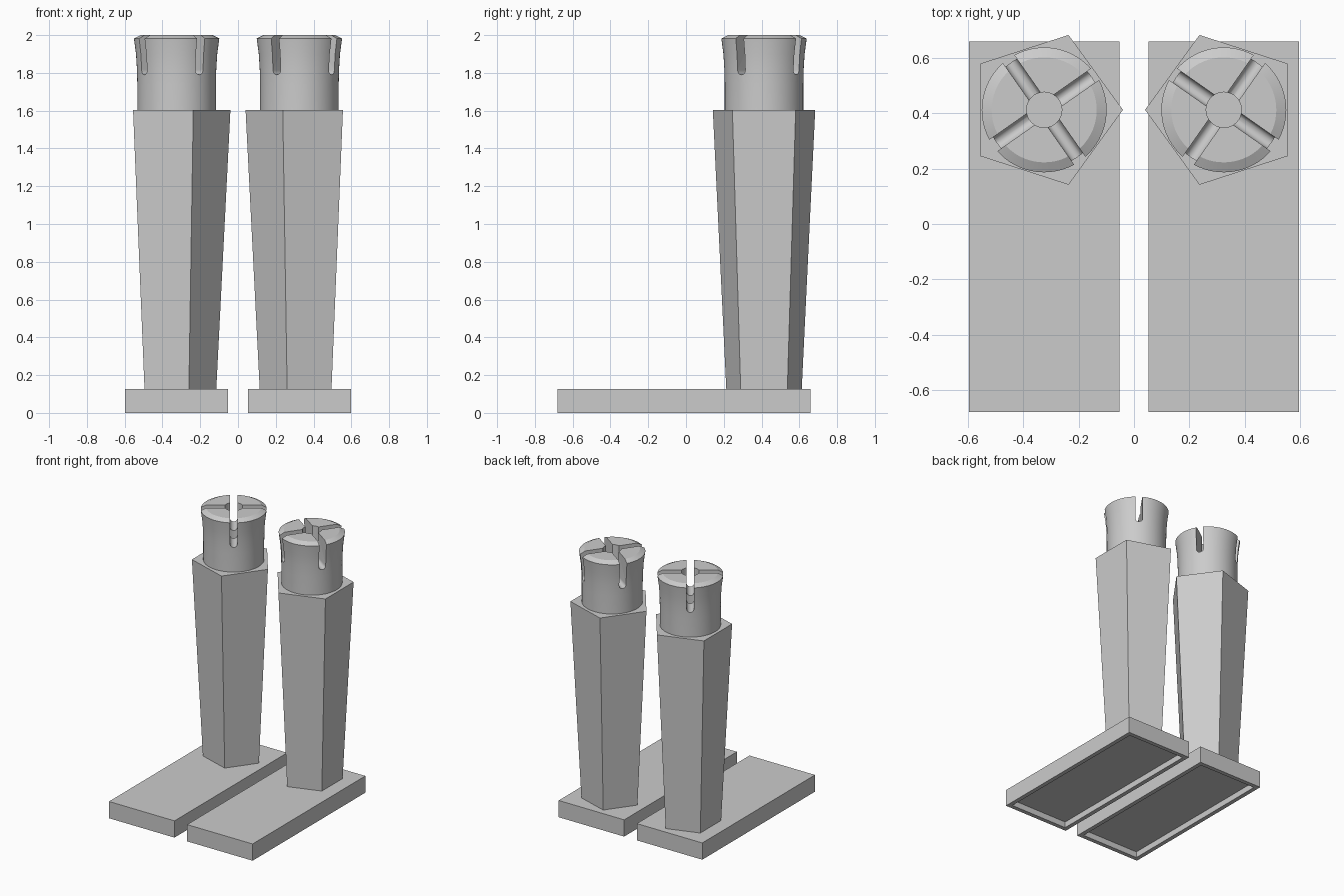
import bpy, bmesh, math
from mathutils import Matrix, Vector

cube = bpy.data.objects.get("Cube")
if cube:
    bpy.data.objects.remove(cube, do_unlink=True)

grey = bpy.data.materials.new("plain grey")
grey.use_nodes = True
colour = (0.6, 0.6, 0.6, 1)
grey.diffuse_color = colour
grey.node_tree.nodes["Principled BSDF"].inputs["Base Color"].default_value = colour


def make(name, bm, location=(0, 0, 0)):
    bmesh.ops.recalc_face_normals(bm, faces=bm.faces)
    mesh = bpy.data.meshes.new(name)
    bm.to_mesh(mesh)
    bm.free()
    mesh.materials.append(grey)
    obj = bpy.data.objects.new(name, mesh)
    obj.location = location
    bpy.context.collection.objects.link(obj)
    return obj


def lathe(profile, sides, start=0.0):
    """Solid of revolution from (radius, height) pairs, capped at both ends."""
    bm = bmesh.new()
    rings = []
    for r, z in profile:
        angles = [start + math.tau * i / sides for i in range(sides)]
        rings.append([bm.verts.new((r * math.cos(a), r * math.sin(a), z)) for a in angles])
    for low, high in zip(rings, rings[1:]):
        for i in range(sides):
            j = (i + 1) % sides
            bm.faces.new((low[i], low[j], high[j], high[i]))
    bm.faces.new(rings[0])
    bm.faces.new(rings[-1])
    return bm


def slot_cutter(angle, bottom=1.79, half=0.025):
    """Long bar with a rounded underside, turned to the given angle."""
    bm = bmesh.new()
    arc = [math.pi + math.pi * i / 10 for i in range(11)]
    outline = [(half * math.cos(a), bottom + half + half * math.sin(a)) for a in arc]
    outline += [(half, 2.2), (-half, 2.2)]
    face = bm.faces.new([bm.verts.new((-0.4, y, z)) for y, z in outline])
    out = bmesh.ops.extrude_face_region(bm, geom=[face])
    moved = [v for v in out["geom"] if isinstance(v, bmesh.types.BMVert)]
    bmesh.ops.translate(bm, verts=moved, vec=(0.8, 0, 0))
    bm.transform(Matrix.Rotation(angle, 4, "Z"))
    return bm


def cut(obj, cutters):
    """Subtract the cutters and bake the result."""
    for c in cutters:
        c.hide_render = True
        mod = obj.modifiers.new("cut", "BOOLEAN")
        mod.operation = "DIFFERENCE"
        mod.solver = "EXACT"
        mod.object = c
    bpy.context.view_layer.update()
    graph = bpy.context.evaluated_depsgraph_get()
    mesh = bpy.data.meshes.new_from_object(obj.evaluated_get(graph))
    obj.modifiers.clear()
    obj.data = mesh
    for c in cutters:
        bpy.data.objects.remove(c, do_unlink=True)


for side, label in ((-1, "right"), (1, "left")):
    centre = (side * 0.325, 0.413, 0)

    # Foot slab with a recessed underside
    bm = bmesh.new()
    bmesh.ops.create_cube(bm, size=1)
    bmesh.ops.scale(bm, verts=bm.verts, vec=(0.545, 1.34, 0.126))
    sole = min(bm.faces, key=lambda f: f.calc_center_median().z)
    bmesh.ops.inset_region(bm, faces=[sole], thickness=0.045)
    out = bmesh.ops.extrude_face_region(bm, geom=[sole])
    moved = [v for v in out["geom"] if isinstance(v, bmesh.types.BMVert)]
    bmesh.ops.translate(bm, verts=moved, vec=(0, 0, 0.045))
    if sole.is_valid:
        bmesh.ops.delete(bm, geom=[sole], context="FACES_ONLY")
    make(label + "_foot", bm, (side * 0.325, -0.01, 0.063))

    # Tapered five-sided leg, one corner pointing inwards
    start = 0 if side < 0 else math.pi
    make(label + "_leg", lathe([(0.21, 0.126), (0.285, 1.604)], 5, start), centre)

    # Flared peg with a bevelled rim
    profile = [(0.208, 1.604), (0.208, 1.74), (0.21, 1.82), (0.215, 1.9),
               (0.226, 1.982), (0.19, 2.0)]
    peg = make(label + "_peg", lathe(profile, 64), centre)

    # Crossed slots and a central bore
    first = math.radians(35 if side < 0 else 55)
    cutters = [make("slot_cutter", slot_cutter(first + k * math.pi / 2), centre)
               for k in range(2)]
    cutters.append(make("bore_cutter", lathe([(0.064, 1.63), (0.064, 2.2)], 32), centre))
    cut(peg, cutters)

    bpy.ops.object.select_all(action="DESELECT")
    peg.select_set(True)
    bpy.context.view_layer.objects.active = peg
    bpy.ops.object.shade_smooth_by_angle(angle=math.radians(25))
